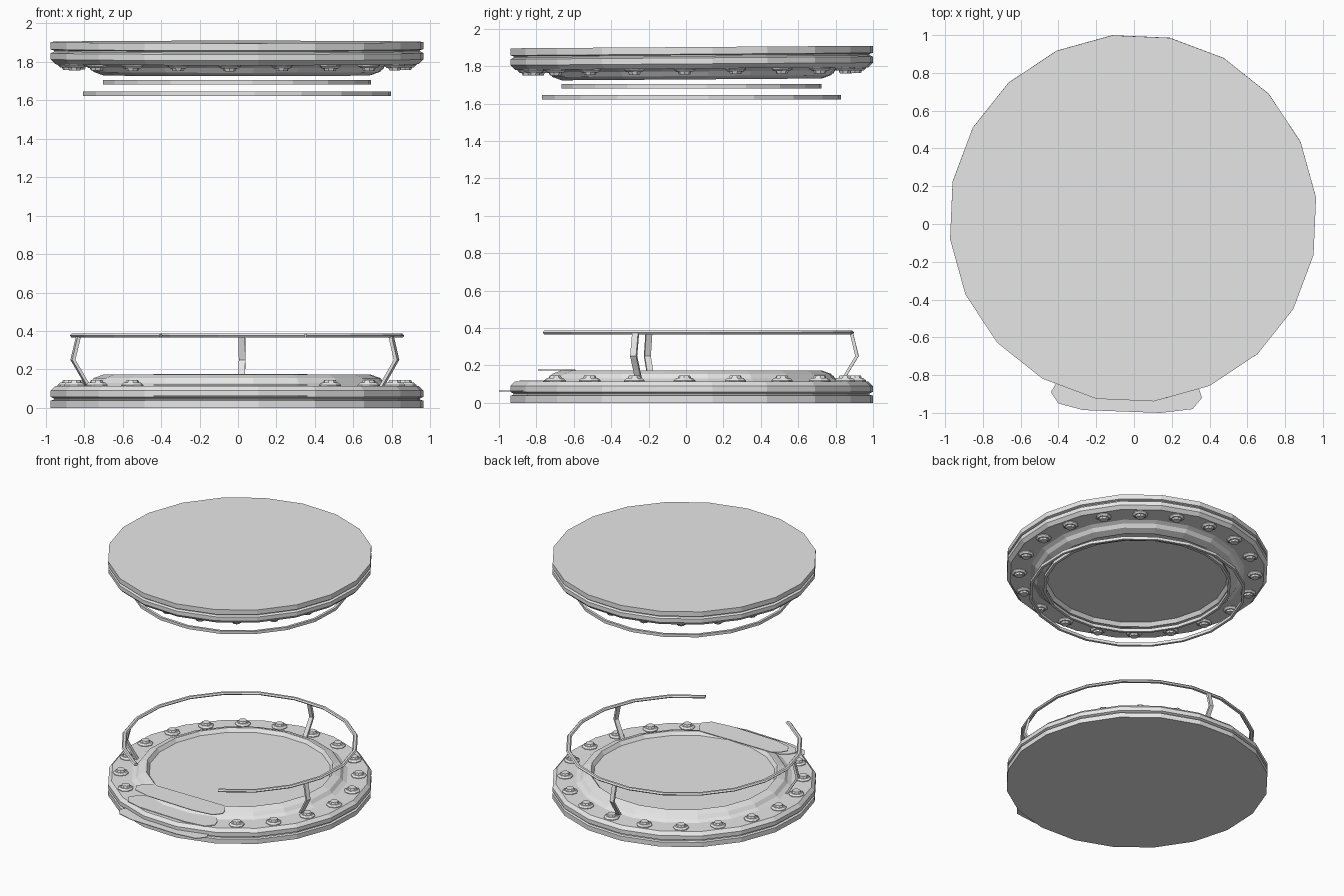
import bpy, bmesh, math
from mathutils import Vector, Matrix

if "Cube" in bpy.data.objects:
    bpy.data.objects.remove(bpy.data.objects["Cube"], do_unlink=True)

CENTRE = Vector((-0.005, 0.03, 0))
SIDES = 20
TURN = math.radians(6.5)
STEP = math.tau / SIDES

grey = bpy.data.materials.new("plain_grey")
grey.use_nodes = True
grey.diffuse_color = (0.8, 0.8, 0.8, 1)
grey.node_tree.nodes["Principled BSDF"].inputs["Base Color"].default_value = (0.8, 0.8, 0.8, 1)


def finish(name, bm, loc=CENTRE):
    bmesh.ops.recalc_face_normals(bm, faces=bm.faces)
    mesh = bpy.data.meshes.new(name)
    bm.to_mesh(mesh)
    bm.free()
    mesh.materials.append(grey)
    ob = bpy.data.objects.new(name, mesh)
    ob.location = loc
    bpy.context.collection.objects.link(ob)
    return ob


def polar(r, angle, z):
    return Vector((r * math.cos(angle), r * math.sin(angle), z))


def lathe(bm, profile, sides=SIDES, turn=TURN, move=Matrix(), closed=False):
    """Turn (radius, height) points; open profiles get flat caps."""
    loops = [[bm.verts.new(move @ polar(r, turn + math.tau * i / sides, z))
              for i in range(sides)] for r, z in profile]
    pairs = list(zip(loops, loops[1:]))
    if closed:
        pairs.append((loops[-1], loops[0]))
    else:
        bm.faces.new(loops[0])
        bm.faces.new(loops[-1])
    for a, b in pairs:
        for i in range(sides):
            j = (i + 1) % sides
            bm.faces.new((a[i], a[j], b[j], b[i]))


def sweep(bm, sections):
    """Skin a run of matching cross-sections and cap both ends."""
    loops = [[bm.verts.new(p) for p in s] for s in sections]
    bm.faces.new(loops[0])
    bm.faces.new(loops[-1])
    for a, b in zip(loops, loops[1:]):
        for i in range(len(a)):
            j = (i + 1) % len(a)
            bm.faces.new((a[i], a[j], b[j], b[i]))


# Dished platform profile: grooved rim, flange, raised collar, floor
PLATFORM = [(0.975, 0), (0.975, 0.038), (0.958, 0.043), (0.958, 0.05),
            (0.975, 0.058), (0.975, 0.09), (0.95, 0.115), (0.80, 0.115),
            (0.77, 0.13), (0.75, 0.155), (0.70, 0.173), (0.69, 0.173), (0.67, 0.145)]
BOLT = [(0.058, 0.11), (0.058, 0.12), (0.045, 0.132), (0.036, 0.132), (0.03, 0.146)]


def platform(name, bolts):
    bm = bmesh.new()
    lathe(bm, PLATFORM)
    body = finish(name, bm)
    bm = bmesh.new()
    for k in bolts:
        angle = math.radians(-92.5) + k * STEP
        place = Matrix.Translation(polar(0.875, angle, 0))
        lathe(bm, BOLT, sides=8, turn=angle, move=place)
    return body, finish(name + "_bolts", bm)


# Lower platform leaves out the three bolts at the entrance
platform("lower_platform", range(2, 19))

# Upper platform hangs upside down with a slight lean
flip = Matrix.Translation(CENTRE + Vector((0, 0, 1.902))) @ \
    Matrix.Rotation(math.radians(0.4), 4, 'X') @ Matrix.Diagonal((1, 1, -1, 1))
for part in platform("upper_platform", range(SIDES)):
    part.data.transform(flip)
    part.data.flip_normals()
    part.location = (0, 0, 0)

# Floating hoops under the upper platform
for name, r, low, high in (("small_hoop", 0.70, 1.68, 1.705),
                           ("large_hoop", 0.805, 1.622, 1.645)):
    bm = bmesh.new()
    lathe(bm, [(r, low), (r, high), (r - 0.02, high), (r - 0.02, low)], closed=True)
    finish(name, bm)

# Open handrail with a bevelled section
RAIL = [(0.848, 0.366), (0.866, 0.366), (0.875, 0.376),
        (0.866, 0.386), (0.848, 0.386), (0.84, 0.376)]
start, end = math.radians(-65.5), math.radians(242.5)
angles = [start] + [TURN + k * STEP for k in range(-3, 14)] + [end]
angles = sorted(a for a in angles if start <= a <= end)
bm = bmesh.new()
sweep(bm, [[polar(r, a, z) for r, z in RAIL] for a in angles])
finish("handrail", bm)

# Bent rail posts
POST = [(0.80, 0.11), (0.885, 0.25), (0.855, 0.372)]
for name, deg in (("left_post", -20.5), ("back_post", 88.3), ("right_post", 195.5)):
    a = math.radians(deg)
    side = Vector((-math.sin(a), math.cos(a), 0)) * 0.017
    out = polar(0.009, a, 0)
    bm = bmesh.new()
    sweep(bm, [[polar(r, a, z) + side * s + out * o
                for s, o in ((-1, -1), (1, -1), (1, 1), (-1, 1))] for r, z in POST])
    finish(name, bm)

# Thin entrance steps at the front
STEP_OUTLINE = [(-0.35, -0.80), (-0.41, -0.84), (-0.44, -0.89), (-0.40, -0.95),
                (-0.27, -0.985), (0.14, -1.0), (0.31, -0.98), (0.36, -0.92),
                (0.34, -0.86), (0.29, -0.80)]
for name, shift, z in (("bottom_step", 0, 0.06), ("middle_step", 0.11, 0.118),
                       ("top_step", 0.21, 0.172)):
    bm = bmesh.new()
    sweep(bm, [[Vector((x, y + shift, z + dz)) for x, y in STEP_OUTLINE]
               for dz in (0, 0.005)])
    finish(name, bm, Vector((0, 0, 0)))
